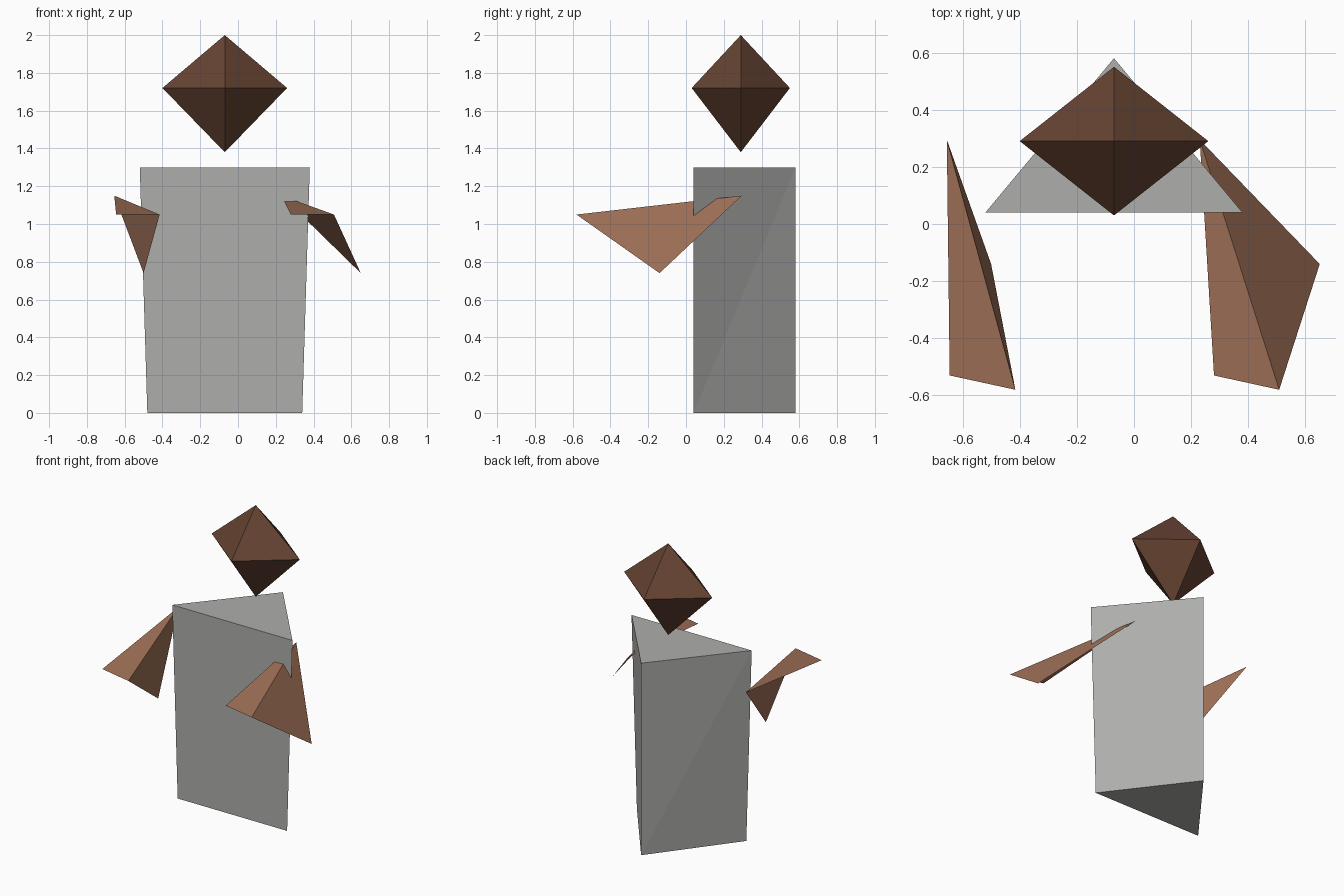
import bpy
import math

cube = bpy.data.objects.get("Cube")
if cube:
    bpy.data.objects.remove(cube, do_unlink=True)


def make_material(name, rgb):
    mat = bpy.data.materials.new(name)
    mat.use_nodes = True
    mat.diffuse_color = (*rgb, 1)
    mat.node_tree.nodes["Principled BSDF"].inputs["Base Color"].default_value = (*rgb, 1)
    return mat


def make_part(name, verts, faces, mat):
    mesh = bpy.data.meshes.new(name)
    mesh.from_pydata(verts, [], faces)
    mesh.materials.append(mat)
    mesh.update()
    obj = bpy.data.objects.new(name, mesh)
    bpy.context.collection.objects.link(obj)
    return obj


stone = make_material("grey", (0.42, 0.42, 0.41))
tan = make_material("light brown", (0.36, 0.17, 0.10))
dark = make_material("dark brown", (0.13, 0.056, 0.032))

mid_x = -0.07  # body and head share this centre line


# Body: triangular prism, slightly wider at the top
def triangle(half_width, z):
    return [(mid_x - half_width, 0.04, z), (mid_x + half_width, 0.04, z), (mid_x, 0.58, z)]


sides = []
for i in range(3):
    j = (i + 1) % 3
    sides += [(i, j, j + 3), (i, j + 3, i + 3)]
make_part("body", triangle(0.41, 0) + triangle(0.45, 1.3),
          [(2, 1, 0), (3, 4, 5)] + sides, stone)

# Head: stretched octahedron floating over the body
ring = [(mid_x + 0.33 * math.cos(a), 0.29 + 0.26 * math.sin(a), 1.72)
        for a in (k * math.pi / 2 for k in range(4))]
head_faces = []
for i in range(4):
    j = (i + 1) % 4
    head_faces += [(i, j, 4), (j, i, 5)]
make_part("head", ring + [(mid_x, 0.29, 2.0), (mid_x, 0.29, 1.38)], head_faces, dark)


# Arms: two folded triangles fanning out from the shoulder
def make_arm(name, shoulder_x, inner_x, ridge_x, low_x):
    make_part(name, [(shoulder_x, 0.295, 1.15), (inner_x, -0.53, 1.05),
                     (ridge_x, -0.58, 1.05), (low_x, -0.14, 0.74)],
              [(0, 1, 2), (0, 2, 3)], tan)


make_arm("right_arm", -0.655, -0.645, -0.415, -0.50)
make_arm("left_arm", 0.23, 0.28, 0.508, 0.65)
